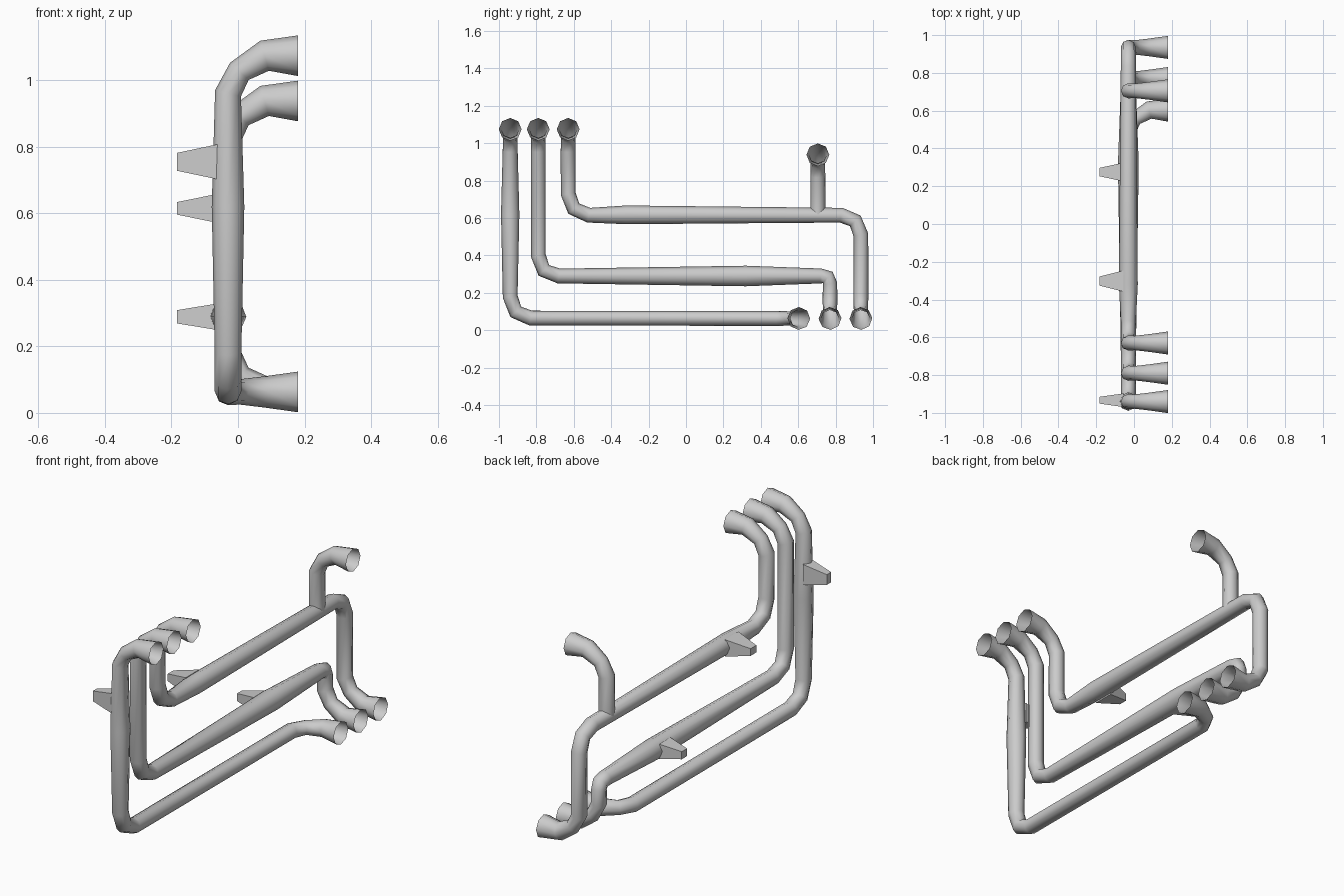
import bpy, bmesh, math
from mathutils import Vector

if "Cube" in bpy.data.objects:
    bpy.data.objects.remove(bpy.data.objects["Cube"])

X = -0.03          # plane in which the pipe runs lie
R = 0.04           # pipe radius
SIDES = 8


def finish(name, bm, smooth):
    mesh = bpy.data.meshes.new(name)
    bm.to_mesh(mesh)
    bm.free()
    obj = bpy.data.objects.new(name, mesh)
    bpy.context.collection.objects.link(obj)
    for p in mesh.polygons:
        p.use_smooth = smooth
    return obj


def pipe(name, path):
    """Open octagonal tube swept along (x, y, z, radius) points."""
    pts = [Vector(p[:3]) for p in path]
    dirs = [(b - a).normalized() for a, b in zip(pts, pts[1:])]
    tans = [(a + b).normalized() for a, b in zip(dirs[:1] + dirs, dirs + dirs[-1:])]
    up = Vector((0, 0, 1)) if abs(tans[0].z) < 0.9 else Vector((0, 1, 0))
    bm = bmesh.new()
    rings, prev = [], tans[0]
    for p, t, data in zip(pts, tans, path):
        up = prev.rotation_difference(t) @ up
        up = (up - t * up.dot(t)).normalized()
        side = t.cross(up)
        ring = []
        for i in range(SIDES):
            a = 2 * math.pi * i / SIDES
            ring.append(bm.verts.new(p + (up * math.cos(a) + side * math.sin(a)) * data[3]))
        rings.append(ring)
        prev = t
    for r0, r1 in zip(rings, rings[1:]):
        for i in range(SIDES):
            j = (i + 1) % SIDES
            bm.faces.new((r0[i], r0[j], r1[j], r1[i]))
    bmesh.ops.recalc_face_normals(bm, faces=bm.faces[:])
    return finish(name, bm, True)


def flare(y, z, dy, dz):
    """Flared mouth facing +x, bending into the run direction (dy, dz)."""
    spec = [(0.18, 0, 0.061), (0.08, 0, 0.047), (0.004, 0.047, 0.038), (X, 0.113, R)]
    return [(x, y + dy * s, z + dz * s, r) for x, s, r in spec]


def run(*pts):
    """Points (y, z, radius) lying in the main pipe plane."""
    return [(X, *p) for p in pts]


TOP, LOW = 1.074, 0.063

# Outer pipe: down the side, then along the bottom
pipe("outer_pipe", flare(-0.94, TOP, 0, -1)
     + run((-0.94, 0.62, 0.049), (-0.94, 0.18, R), (-0.91, 0.098, R), (-0.83, 0.065, R))
     + flare(0.603, LOW, -1, 0)[::-1])

# Middle pipe
pipe("middle_pipe", flare(-0.79, TOP, 0, -1)
     + run((-0.79, 0.40, R), (-0.76, 0.32, R), (-0.68, 0.29, R), (0.32, 0.29, 0.055),
           (0.72, 0.29, R), (0.758, 0.282, R), (0.77, 0.25, 0.038))
     + flare(0.77, LOW, 0, 1)[::-1])

# Inner pipe
pipe("inner_pipe", flare(-0.63, TOP, 0, -1)
     + run((-0.63, 0.73, R), (-0.60, 0.65, R), (-0.52, 0.615, R), (-0.32, 0.617, 0.05),
           (0.83, 0.615, R), (0.905, 0.585, R), (0.935, 0.51, R))
     + flare(0.935, LOW, 0, 1)[::-1])

# Short branch rising from the inner pipe
pipe("branch_pipe", flare(0.705, 0.938, 0, -1) + run((0.705, 0.62, R)))


def bracket(name, y, z, base, tip):
    """Tapered block on the back of a pipe; base and tip are (y, z) half sizes."""
    bm = bmesh.new()
    bmesh.ops.create_cube(bm, size=2)
    for v in bm.verts:
        hy, hz = tip if v.co.x < 0 else base
        v.co = (-0.183 if v.co.x < 0 else -0.055, y + v.co.y * hy, z + v.co.z * hz)
    return finish(name, bm, False)


# Mounting brackets
bracket("outer_bracket", -0.933, 0.755, (0.036, 0.054), (0.018, 0.027))
bracket("inner_bracket", -0.302, 0.615, (0.056, 0.045), (0.024, 0.019))
bracket("middle_bracket", 0.275, 0.289, (0.05, 0.041), (0.022, 0.02))
